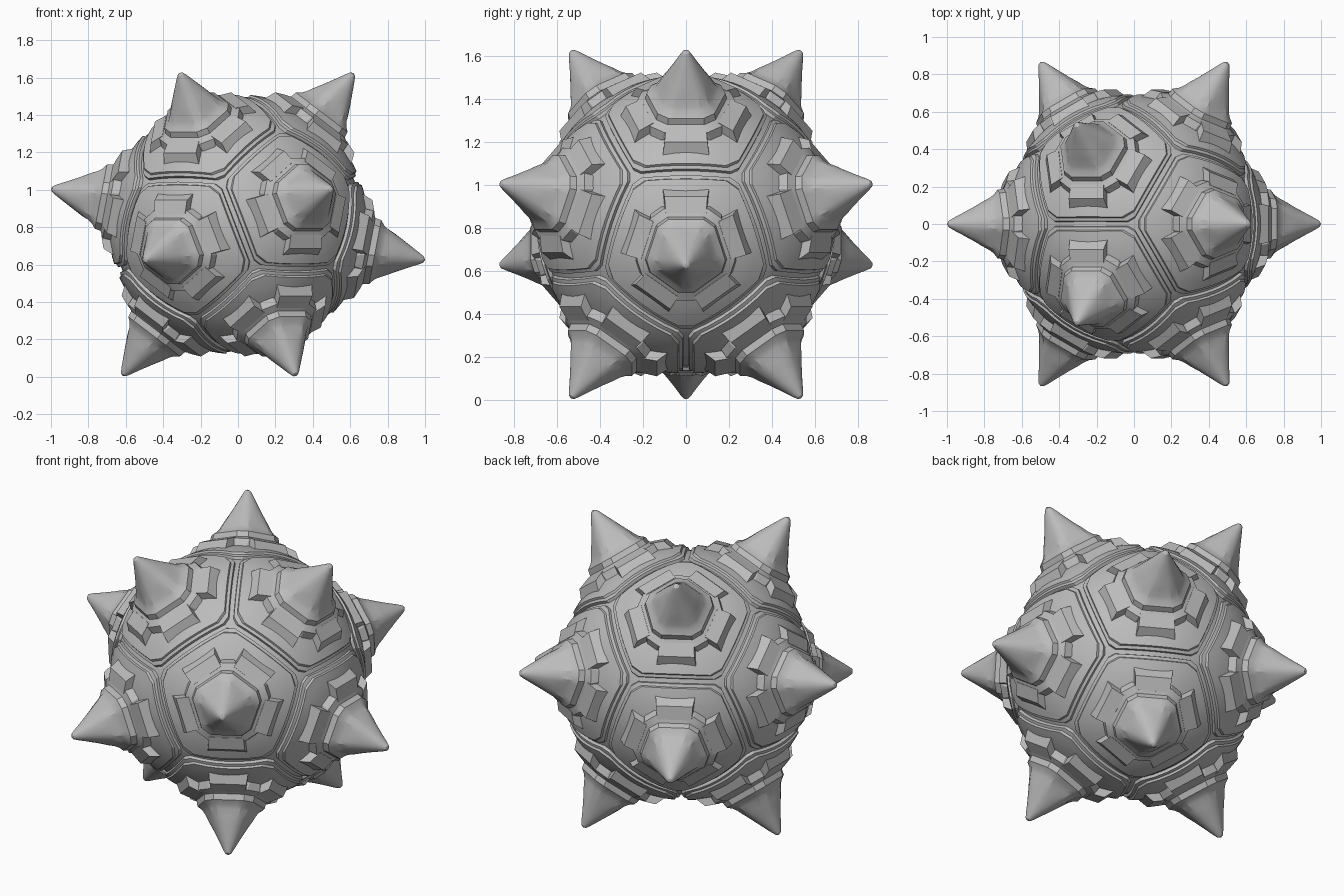
import bpy
from math import cos, sin, tan, atan, radians, pi, sqrt
from mathutils import Matrix, Vector

old = bpy.data.objects.get("Cube")
if old:
    bpy.data.objects.remove(old, do_unlink=True)

CENTRE = Vector((0, 0, 0.815))
SHELL = 0.695      # radius of the ball
GROOVE = 0.665     # radius at the bottom of the seams
SIDE = radians(72)
HALF = radians(36)

stone = bpy.data.materials.new("grey_stone")
stone.use_nodes = True
stone.diffuse_color = (0.5, 0.5, 0.5, 1)
bsdf = stone.node_tree.nodes["Principled BSDF"]
bsdf.inputs["Base Color"].default_value = stone.diffuse_color
bsdf.inputs["Roughness"].default_value = 0.7


def pentagon_loop(apothem, cut, roundness=0):
    """Pentagon with its corners trimmed at cut * apothem, blended to a circle."""
    corner = min(atan((cut - cos(HALF)) / sin(HALF)), HALF * 0.97)
    loop = []
    for s in range(5):
        for f in (-1.0, -0.67, -0.33, 0, 0.33, 0.67, 1.0, None):
            a = HALF if f is None else f * corner
            r = apothem * min(1 / cos(a), cut / cos(HALF - abs(a)))
            r += (apothem * 1.05 - r) * roundness
            loop.append(Vector((r * cos(s * SIDE + a), r * sin(s * SIDE + a), 0)))
    return loop


def on_sphere(slope, radius, cut):
    """Loop wrapped on a sphere, its straight sides becoming great arcs."""
    return [(p + Vector((0, 0, 1))).normalized() * radius
            for p in pentagon_loop(slope, cut)]


def at_height(apothem, z, roundness=0):
    return [p + Vector((0, 0, z)) for p in pentagon_loop(apothem, 1.1, roundness)]


def make_mesh(name, verts, faces):
    me = bpy.data.meshes.new(name)
    me.from_pydata([tuple(v) for v in verts], [], faces)
    me.materials.append(stone)
    me.update()
    return me


# Panel: stepped seam, curved plate, collar and spike as one lofted skin
edge = tan(0.5 * atan(2))
loops = [on_sphere(edge, GROOVE, 1 / cos(HALF)),
         on_sphere(edge - 0.025, GROOVE, 1.19),
         on_sphere(edge - 0.032, 0.681, 1.18),
         on_sphere(edge - 0.065, 0.684, 1.16),
         on_sphere(edge - 0.075, SHELL, 1.15)]
loops += [on_sphere(s, SHELL, 1.13) for s in (0.48, 0.42, 0.37, 0.32)]
loops += [at_height(*ring) for ring in (
    (0.207, 0.697), (0.172, 0.715), (0.166, 0.748), (0.142, 0.768), (0.127, 0.79),
    (0.109, 0.83, 0.3), (0.088, 0.87, 0.6), (0.052, 0.94, 0.9),
    (0.028, 0.988, 1), (0.015, 1.01, 1))]

count = len(loops[0])
verts = [v for loop in loops for v in loop] + [Vector((0, 0, 1.018))]
faces = []
for i in range(len(loops) - 1):
    for j in range(count):
        k = (j + 1) % count
        a, b = i * count, (i + 1) * count
        faces.append((a + j, a + k, b + k, b + j))
last = (len(loops) - 1) * count
faces += [(last + j, last + (j + 1) % count, len(verts) - 1) for j in range(count)]
panel_mesh = make_mesh("spiked_panel", verts, faces)

# Block: wedge standing against the collar, with a sloping outer wall
profile = ((0.15, 0.62, 0.1), (0.287, 0.62, 0.108), (0.262, 0.682, 0.1), (0.19, 0.708, 0.094))
block_verts = [(x, s * w, z) for s in (-1, 1) for x, z, w in profile]
block_faces = [(0, 1, 2, 3), (7, 6, 5, 4)]
block_faces += [(i, i + 4, (i + 1) % 4 + 4, (i + 1) % 4) for i in range(4)]
block_mesh = make_mesh("collar_block", block_verts, block_faces)


def place(name, mesh, matrix):
    ob = bpy.data.objects.new(name, mesh)
    bpy.context.collection.objects.link(ob)
    ob.matrix_world = matrix
    return ob


# Twelve spike directions: four triangles stacked about the upright axis
top = sqrt((5 + 2 * sqrt(5)) / 15)
mid = sqrt((5 - 2 * sqrt(5)) / 15)
axes = []
for z, start in ((top, 0), (mid, pi), (-mid, 0), (-top, pi)):
    r = sqrt(1 - z * z)
    axes += [Vector((r * cos(start + i * 2 * pi / 3), r * sin(start + i * 2 * pi / 3), z))
             for i in range(3)]

for axis in axes:
    # Turn each panel so that one side faces a neighbouring spike
    near = min((b for b in axes if b is not axis), key=lambda b: (b - axis).length)
    u = (near - axis * near.dot(axis)).normalized()
    v = axis.cross(u)
    frame = Matrix.Translation(CENTRE) @ Matrix((u, v, axis)).transposed().to_4x4()
    panel = place("spiked_panel", panel_mesh, frame)
    for s in range(5):
        place("collar_block", block_mesh, frame @ Matrix.Rotation(s * SIDE, 4, "Z"))

# Smooth the curved skin, keeping the steps crisp
bpy.ops.object.select_all(action="DESELECT")
panel.select_set(True)
bpy.context.view_layer.objects.active = panel
bpy.ops.object.shade_smooth_by_angle(angle=radians(28))
